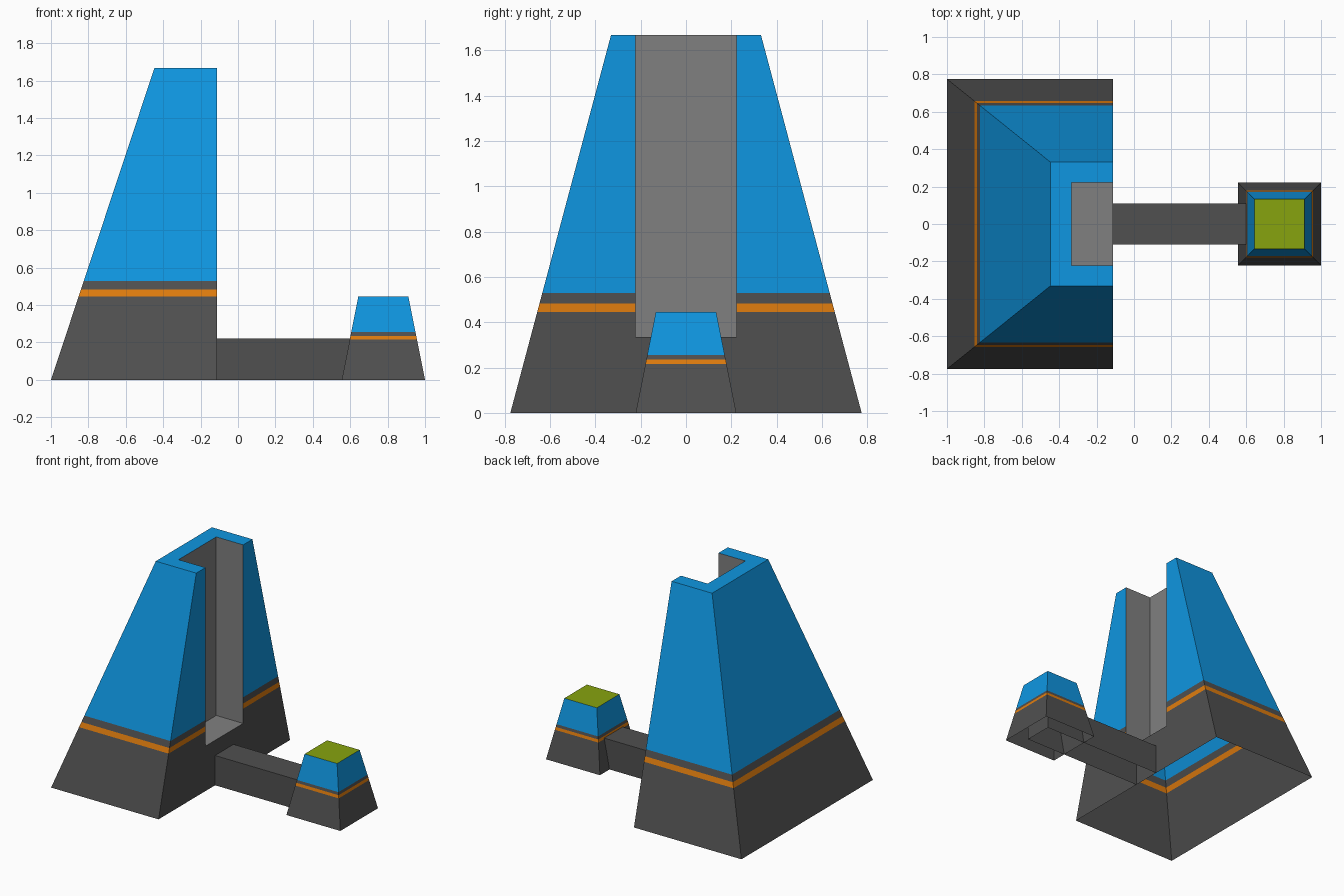
import bpy, bmesh
from mathutils import Vector

if "Cube" in bpy.data.objects:
    bpy.data.objects.remove(bpy.data.objects["Cube"])


def material(name, rgb):
    m = bpy.data.materials.new(name)
    lin = [(c / 255 / 12.92) if c < 11 else ((c / 255 + 0.055) / 1.055) ** 2.4 for c in rgb]
    m.diffuse_color = (*lin, 1)
    m.use_nodes = True
    m.node_tree.nodes["Principled BSDF"].inputs["Base Color"].default_value = m.diffuse_color
    return m


DARK, ORANGE, BLUE, GREY, GREEN = range(5)
MATS = [material("dark grey", (80, 80, 80)), material("orange", (225, 125, 14)),
        material("blue", (15, 150, 225)), material("mid grey", (128, 128, 128)),
        material("green", (135, 164, 15))]


def add_object(name, bm):
    mesh = bpy.data.meshes.new(name)
    bm.to_mesh(mesh)
    bm.free()
    for m in MATS:
        mesh.materials.append(m)
    ob = bpy.data.objects.new(name, mesh)
    bpy.context.collection.objects.link(ob)
    return ob


def frustum(x0, x1, y, z0, tx0, tx1, ty, z1):
    """Closed block whose top rectangle may differ from its bottom one."""
    bm = bmesh.new()
    rings = []
    for a, b, h, z in ((x0, x1, y, z0), (tx0, tx1, ty, z1)):
        rings.append([bm.verts.new(p) for p in ((a, -h, z), (b, -h, z), (b, h, z), (a, h, z))])
    bm.faces.new(rings[0][::-1])
    bm.faces.new(rings[1])
    for i in range(4):
        j = (i + 1) % 4
        bm.faces.new((rings[0][i], rings[0][j], rings[1][j], rings[1][i]))
    bmesh.ops.recalc_face_normals(bm, faces=bm.faces)
    return bm


def open_bottom(bm):
    bm.normal_update()
    low = [f for f in bm.faces if f.normal.z < -0.99 and f.calc_center_median().z < 0.001]
    bmesh.ops.delete(bm, geom=low, context='FACES')


def paint_bands(bm, levels):
    """Cut at each height, then colour dark / orange / dark / blue upwards."""
    for z in levels:
        geom = bm.verts[:] + bm.edges[:] + bm.faces[:]
        bmesh.ops.bisect_plane(bm, geom=geom, dist=1e-5, plane_co=(0, 0, z), plane_no=(0, 0, 1))
    bm.normal_update()
    for f in bm.faces:
        z = f.calc_center_bounds().z
        f.material_index = (DARK, ORANGE, DARK, BLUE)[sum(z > v for v in levels)]


# Large tower with a vertical slot cut in its flat side
SIDE = -0.113
tower = add_object("large_tower", frustum(-1, SIDE, 0.775, 0, -0.447, SIDE, 0.331, 1.667))
cutter = add_object("slot_cutter", frustum(-0.335, 0.2, 0.222, 0.335, -0.335, 0.2, 0.222, 2))
cutter.hide_render = True
mod = tower.modifiers.new("slot", 'BOOLEAN')
mod.operation, mod.solver, mod.object = 'DIFFERENCE', 'EXACT', cutter
deps = bpy.context.evaluated_depsgraph_get()
bm = bmesh.new()
bm.from_mesh(tower.evaluated_get(deps).to_mesh())
tower.modifiers.clear()
bpy.data.objects.remove(cutter)
open_bottom(bm)
paint_bands(bm, (0.445, 0.483, 0.53))
for f in bm.faces:
    c, n = f.calc_center_bounds(), f.normal
    if c.x < SIDE - 0.01 and (abs(n.z) < 0.01 or (n.z > 0.9 and c.z < 1)):
        f.material_index = GREY
bm.to_mesh(tower.data)
bm.free()

# Small tower with a green roof
bm = frustum(0.555, 1, 0.222, 0, 0.643, 0.911, 0.133, 0.445)
open_bottom(bm)
paint_bands(bm, (0.215, 0.236, 0.256))
for f in bm.faces:
    if f.normal.z > 0.9:
        f.material_index = GREEN
add_object("small_tower", bm)

# Low beam joining the towers
bm = frustum(SIDE, 0.889, 0.109, 0, SIDE, 0.889, 0.109, 0.222)
open_bottom(bm)
add_object("connecting_beam", bm)
